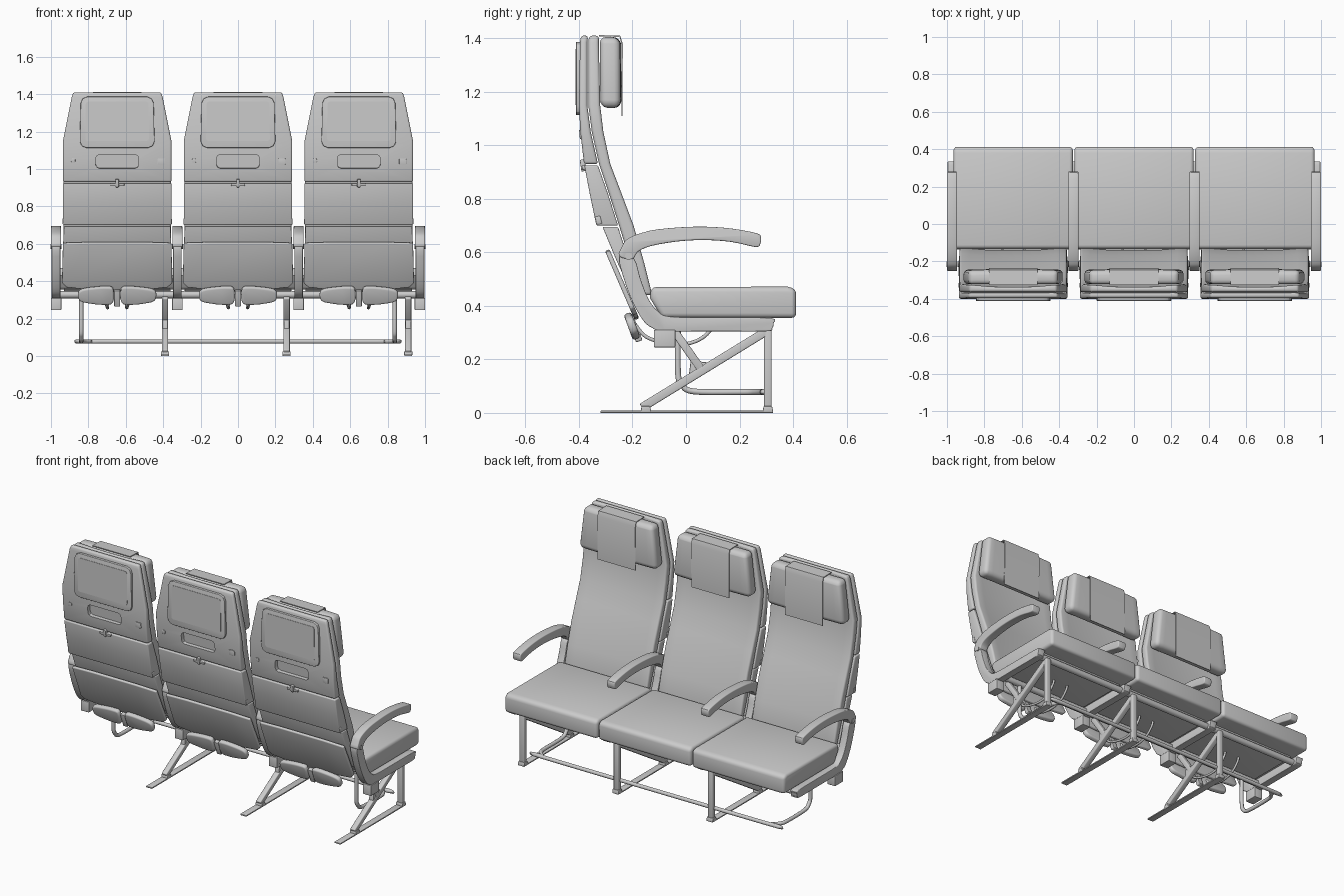
import bpy, bmesh
from math import hypot
from mathutils import Vector, Matrix

if "Cube" in bpy.data.objects:
    bpy.data.objects.remove(bpy.data.objects["Cube"])


def finish(name, bm, bevel=0, seg=3, cutter=None):
    bmesh.ops.recalc_face_normals(bm, faces=bm.faces)
    me = bpy.data.meshes.new(name)
    bm.to_mesh(me)
    bm.free()
    ob = bpy.data.objects.new(name, me)
    bpy.context.collection.objects.link(ob)
    bpy.ops.object.select_all(action='DESELECT')
    ob.select_set(True)
    bpy.context.view_layer.objects.active = ob
    if bevel:
        m = ob.modifiers.new("bevel", 'BEVEL')
        m.width, m.segments, m.limit_method = bevel, seg, 'ANGLE'
        m.angle_limit = 0.7
        bpy.ops.object.modifier_apply(modifier="bevel")
    if cutter:
        m = ob.modifiers.new("cut", 'BOOLEAN')
        m.object, m.solver = cutter, 'EXACT'
        bpy.ops.object.modifier_apply(modifier="cut")
    bpy.ops.object.shade_smooth_by_angle(angle=0.6)
    return ob


def smooth(pts, n=5, closed=False):
    """Catmull-Rom through the points"""
    P = [Vector(p) for p in pts]
    N, out = len(P), []
    at = (lambda i: P[i % N]) if closed else (lambda i: P[max(0, min(N - 1, i))])
    for i in range(N if closed else N - 1):
        a, b, c, d = (at(i + k) for k in (-1, 0, 1, 2))
        for k in range(n):
            t = k / n
            out.append(0.5 * (2 * b + (c - a) * t + (2 * a - 5 * b + 4 * c - d) * t**2
                              + (3 * b - a - 3 * c + d) * t**3))
    return out if closed else out + [P[-1]]


def extrude(name, a, b, bevel=0, cutter=None):
    """Solid between two matching outlines"""
    return loft(name, [a, b], bevel, cutter)


def loft(name, rings, bevel=0, cutter=None):
    bm = bmesh.new()
    vs = [[bm.verts.new(p) for p in r] for r in rings]
    for r, s in zip(vs, vs[1:]):
        for i in range(len(r)):
            j = (i + 1) % len(r)
            bm.faces.new((r[i], r[j], s[j], s[i]))
    bm.faces.new(vs[0])
    bm.faces.new(vs[-1])
    return finish(name, bm, bevel, cutter=cutter)


def side(name, pts, x, w, bevel=0.006):
    """y-z outline extruded along x"""
    return extrude(name, [(x - w / 2, p[0], p[1]) for p in pts],
                   [(x + w / 2, p[0], p[1]) for p in pts], bevel)


def plate(name, pts, loc, thick, tilt=0, bevel=0.003, cutter=None):
    """x-z outline with thickness, tilted about x"""
    M = Matrix.Translation(loc) @ Matrix.Rotation(tilt, 4, 'X')
    return extrude(name, *[[M @ Vector((p[0], s * thick / 2, p[1])) for p in pts]
                           for s in (-1, 1)], bevel, cutter)


def rrect(w0, w1, h, r=0.02):
    """rounded outline: half width at bottom / top, half height"""
    k = r * 0.3
    return [(-w0 + r, -h), (w0 - r, -h), (w0 - k, -h + k), (w0, -h + r), (w1, h - r), (w1 - k, h - k),
            (w1 - r, h), (-w1 + r, h), (-w1 + k, h - k), (-w1, h - r), (-w0, -h + r), (-w0 + k, -h + k)]


def bar(name, p, q, x, width=0.03, w=0.034):
    d = Vector(q) - Vector(p)
    n = Vector((-d.y, d.x)).normalized() * width / 2
    p, q = Vector(p), Vector(q)
    return side(name, [p - n, q - n, q + n, p + n], x, w, 0.005)


def tube(name, pts, r, n=5):
    cu = bpy.data.curves.new(name, 'CURVE')
    cu.dimensions, cu.bevel_depth, cu.bevel_resolution, cu.use_fill_caps = '3D', r, 3, True
    path = smooth(pts, n)
    sp = cu.splines.new('POLY')
    sp.points.add(len(path) - 1)
    for s, p in zip(sp.points, path):
        s.co = (*p, 1)
    ob = bpy.data.objects.new(name, cu)
    bpy.context.collection.objects.link(ob)
    return ob


def back_ring(x, z, y0, y1, w, dip=0):
    pts = [(-w, y0), (w, y0), (w, y1)]
    pts += [(f * w, y1 - d * dip) for f, d in ((.8, .3), (.5, .85), (0, 1), (-.5, .85), (-.8, .3))]
    return [(x + a, b, z) for a, b in pts + [(-w, y1)]]


# z, rear surface, groove, front surface, half width of the backrest
ROWS = [(1.41, -.393, -.362, -.325, .235), (1.385, -.396, -.365, -.325, .243),
        (1.15, -.40, -.365, -.32, .29), (1.05, -.395, -.352, -.308, .29),
        (.93, -.381, -.325, -.282, .29), (.82, -.36, -.288, -.24, .29),
        (.70, -.335, -.25, -.195, .29), (.57, -.26, -.21, -.158, .29),
        (.44, -.20, -.165, -.125, .29)]

for x in (-.646, 0, .646):
    # Backrest shell with pocket, tray table, soft front cushion
    cut = plate("pocket_cutter", rrect(.115, .115, .037), (x, -.395, 1.04), .05, .08, 0)
    cut.hide_render = True
    cut.hide_set(True)
    loft("backrest_shell", [back_ring(x, z, a, m - .004, w) for z, a, m, f, w in ROWS[:5]], .01, cut)
    bpy.data.objects.remove(cut)
    tray = [(.925, -.38, -.325, -.28, .29)] + ROWS[5:7]
    loft("tray_table", [back_ring(x, z, a, m - .004, w) for z, a, m, f, w in tray], .006)
    low = [(.695, -.312, -.25, 0, .285)] + ROWS[7:]
    loft("lower_shell", [back_ring(x, z, a, m - .004, w) for z, a, m, f, w in low], .005)
    loft("back_cushion", [back_ring(x, z, m, f, w - .003, .012) for z, a, m, f, w in ROWS], .012)

    # Screen surround, latch and small fittings on the rear
    plate("screen_panel", rrect(.2, .195, .137, .035), (x, -.402, 1.25), .018)
    plate("screen", rrect(.17, .168, .105, .012), (x, -.4115, 1.255), .003, 0, 0)
    plate("tray_latch", rrect(.009, .009, .022, .004), (x, -.385, .925), .018, .15, .002)
    plate("latch_base", rrect(.038, .038, .008, .004), (x, -.383, .917), .012, .15, .002)
    plate("socket", rrect(.019, .019, .017, .005), (x + .235, -.395, 1.04), .006, .08, .001)
    plate("button", rrect(.011, .011, .011, .006), (x - .235, -.395, 1.045), .006, .08, .001)
    for s in (-1, 1):
        plate("tray_hinge", rrect(.012, .012, .017, .005), (x + s * .28, -.327, .72), .02, .25)

    # Curved lower rear panel
    panel = [(-.29, .14), (-.295, -.09), (-.27, -.115), (-.15, -.13), (0, -.136), (.15, -.13),
             (.27, -.115), (.295, -.09), (.29, .14), (.15, .145), (-.15, .145)]
    plate("lower_rear_panel", panel, (x, -.237, .475), .018, .407, .006)

    # Headrest with cloth cover
    H = [(1.14, -.315, -.25, .262), (1.17, -.322, -.245, .265), (1.38, -.322, -.247, .24), (1.405, -.322, -.255, .235)]
    loft("headrest", [back_ring(x, z, a, b, w, -.004) for z, a, b, w in H], .022)
    side("headrest_cover", [(-.238, 1.11), (-.236, 1.38), (-.246, 1.41), (-.325, 1.412),
                            (-.325, 1.407), (-.248, 1.405), (-.241, 1.375), (-.242, 1.11)], x, .26, 0)

    # Seat cushion and pan
    side("seat_cushion", [(-.135, .43), (-.13, .47), (.38, .472), (.412, .462), (.412, .355), (-.09, .355)],
         x, .638, .018)
    side("seat_pan", [(-.1, .36), (.3, .36), (.3, .345), (-.08, .345)], x, .57, .003)

    # Pods and loop bracket under the back
    for s in (-1, 1):
        pod = [(s * a, b) for a, b in ((.018, -.04), (.07, -.052), (.14, -.045), (.195, -.03), (.205, .01),
                                       (.185, .035), (.11, .047), (.05, .05), (.018, .04))]
        plate("rear_pod", smooth(pod, 3, True), (x + s * .004, -.202, .325), .03, .35, .01)
        tube("pod_loop", [(x + s * .06, -.19, .33), (x + s * .06, -.15, .285), (x + s * .055, -.08, .262),
                          (x + s * .05, 0, .258), (x + s * .05, .06, .28), (x + s * .05, .1, .32),
                          (x + s * .05, .11, .345)], .007)
    plate("pod_bracket", rrect(.016, .016, .045, .004), (x, -.19, .31), .025, .35)

# Armrests, side frames and equipment boxes
ARM = [(-.25, .585), (-.24, .62), (-.215, .653), (-.135, .681), (-.03, .693), (.07, .696), (.17, .689),
       (.265, .671), (.28, .655), (.277, .63), (.26, .62), (.17, .639), (.07, .646), (-.03, .641),
       (-.13, .624), (-.18, .602), (-.2, .575)]
FRAME = [(-.25, .585), (-.232, .5), (-.2, .415), (-.16, .345), (-.125, .317), (-.08, .305), (.1, .305), (.3, .305),
         (.322, .315), (.327, .335), (.315, .355), (.1, .357), (-.06, .36), (-.105, .38),
         (-.14, .425), (-.17, .5), (-.195, .578)]
for x in (-.973, -.324, .324, .973):
    side("armrest", smooth(ARM, 3, True), x, .054, .01)
    side("side_frame", smooth(FRAME, 3, True), x, .046, .005)
    side("equipment_box", [(-.12, .245), (-.04, .245), (-.04, .31), (-.12, .31)], x, .056, .003)
    tube("arm_pivot", [(x - .03, -.215, .585), (x + .03, -.215, .585)], .014, 1)

# Cross beams
for y, r in ((.29, .02), (-.03, .02)):
    tube("cross_beam", [(-.985, y, .328), (.985, y, .328)], r, 1)

# Leg assemblies
for x in (-.39, .26, .91):
    bar("front_leg", (.306, .005), (.306, .32), x, .028)
    bar("diagonal_leg", (-.165, .02), (.3, .305), x, .032)
    bar("rear_brace", (-.05, .315), (.055, .165), x, .03)
    side("brace_gusset", [(.01, .135), (.1, .188), (.06, .19), (.02, .215)], x, .03, .003)
    side("floor_rail", [(-.32, 0), (.325, 0), (.325, .008), (-.32, .008)], x, .042, .002)
    for y in (-.15, .306):
        side("foot", [(y - .02, .004), (y + .02, .004), (y + .016, .025), (y - .016, .025)], x, .044, .003)

# Baggage bar
half = [(-.838, -.03, .32), (-.838, -.03, .15), (-.838, -.015, .105), (-.838, .03, .08),
        (-.838, .2, .078), (-.825, .25, .078), (-.79, .283, .078), (-.74, .293, .078)]
tube("baggage_bar", half + [(-a, b, c) for a, b, c in reversed(half)], .0115)
